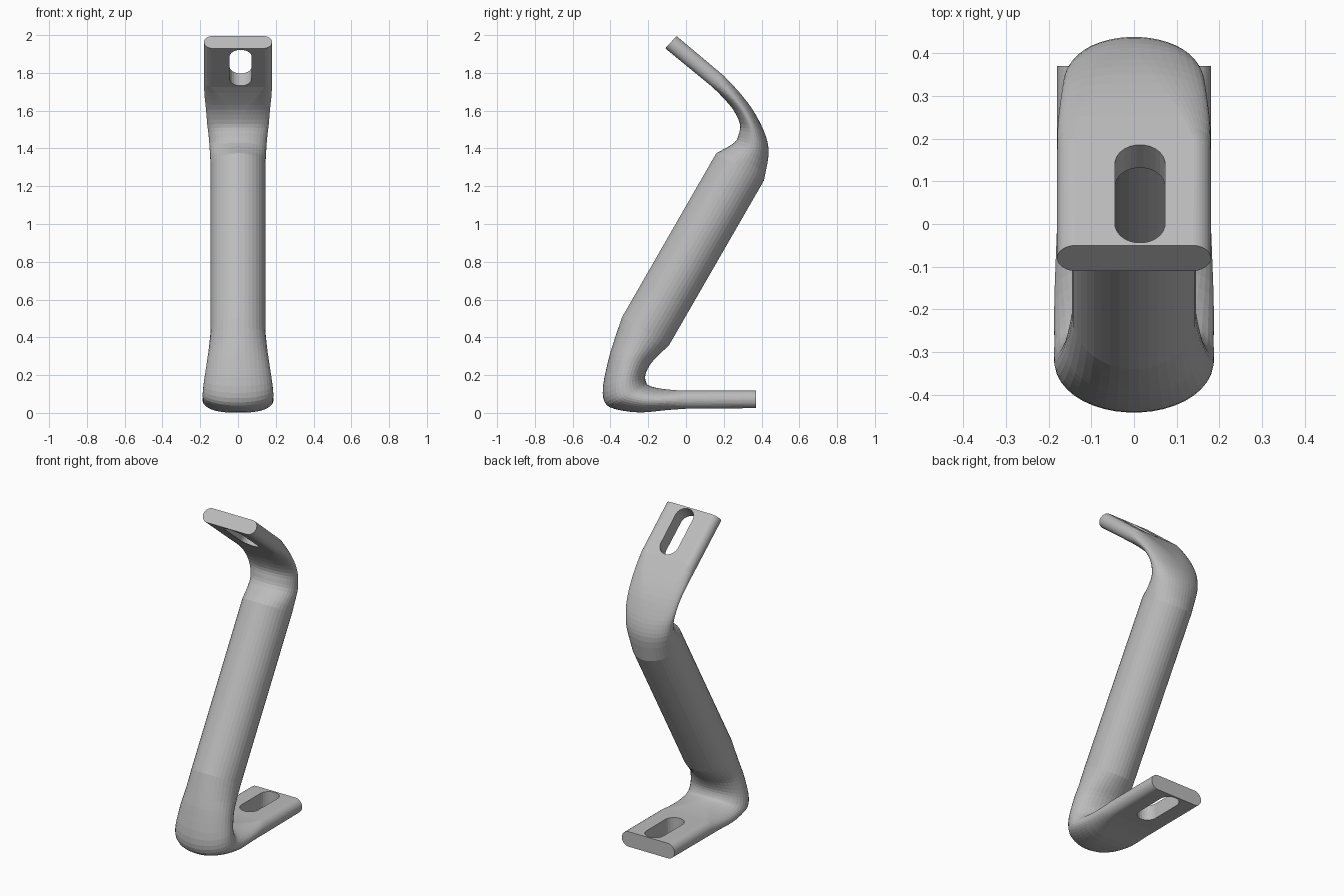
import bpy
import math
from mathutils import Vector, Matrix

cube = bpy.data.objects.get("Cube")
if cube:
    bpy.data.objects.remove(cube, do_unlink=True)

SIDES = 40

steel = bpy.data.materials.new("grey_steel")
steel.use_nodes = True
GREY = (0.5, 0.5, 0.5, 1)
steel.diffuse_color = GREY
steel.node_tree.nodes["Principled BSDF"].inputs["Base Color"].default_value = GREY

# Each station: front edge y, z, back edge y, z, half width, roundness
upper_end = (-.11, 1.93, -.05, 1.995, .18, 0)
upper_bend = [
    (.14, 1.725, .20, 1.785, .18, 0),
    (.19, 1.675, .28, 1.70, .178, .3),
    (.25, 1.605, .35, 1.61, .17, .7),
    (.285, 1.53, .40, 1.52, .163, 1),
    (.28, 1.48, .43, 1.44, .155, 1),
    (.255, 1.43, .437, 1.36, .15, 1),
    (.16, 1.375, .413, 1.23, .145, 1),
]
lower_bend = [
    (-.34, .505, -.09, .357, .145, 1),
    (-.385, .37, -.145, .305, .155, 1),
    (-.41, .285, -.19, .255, .165, 1),
    (-.44, .14, -.215, .20, .18, 1),
    (-.43, .055, -.21, .16, .187, 1),
    (-.375, .02, -.19, .142, .187, 1),
    (-.245, .002, -.13, .128, .187, .6),
    (-.1, .015, -.05, .12, .183, .2),
    (0, .022, 0, .118, .18, 0),
]
lower_end = (.37, .025, .37, .118, .18, 0)


def smooth_stations(rows, steps=3):
    """Catmull-Rom interpolation through a list of stations."""
    pts = [Vector(r) for r in rows]
    pts = [2 * pts[0] - pts[1]] + pts + [2 * pts[-1] - pts[-2]]
    out = []
    for a, b, c, d in zip(pts, pts[1:], pts[2:], pts[3:]):
        for i in range(steps):
            t = i / steps
            out.append(b + (c - a) * (t / 2)
                       + (2 * a - 5 * b + 4 * c - d) * (t * t / 2)
                       + (3 * b - a - 3 * c + d) * (t ** 3 / 2))
    return out + [pts[-2]]


def section(station):
    """Ring between a flat bar with round edges and a full ellipse."""
    fy, fz, by, bz, width, roundness = station
    front, back = Vector((0, fy, fz)), Vector((0, by, bz))
    mid, half = (front + back) / 2, (back - front) / 2
    corner = half.length + (width - half.length) * min(max(roundness, 0), 1)
    ring = []
    for i in range(SIDES):
        a = math.tau * (i + .5) / SIDES
        c, s = math.cos(a), math.sin(a)
        x = math.copysign(width - corner, c) + corner * c
        ring.append(mid + half * s + Vector((x, 0, 0)))
    return ring


def make_object(name, rings):
    """Skin a list of equal rings and close both ends."""
    n = len(rings[0])
    verts = [v for ring in rings for v in ring]
    faces = [(r * n + i, r * n + (i + 1) % n, (r + 1) * n + (i + 1) % n, (r + 1) * n + i)
             for r in range(len(rings) - 1) for i in range(n)]
    faces += [tuple(reversed(range(n))), tuple(range(len(verts) - n, len(verts)))]
    mesh = bpy.data.meshes.new(name)
    mesh.from_pydata(verts, [], faces)
    mesh.materials.append(steel)
    obj = bpy.data.objects.new(name, mesh)
    bpy.context.collection.objects.link(obj)
    bpy.context.view_layer.objects.active = obj
    obj.select_set(True)
    bpy.ops.object.mode_set(mode='EDIT')
    bpy.ops.mesh.select_all(action='SELECT')
    bpy.ops.mesh.normals_make_consistent(inside=False)
    bpy.ops.object.mode_set(mode='OBJECT')
    obj.select_set(False)
    return obj


def cut_slot(target, location, tilt, half_length=.15, radius=.059):
    """Cut a round-ended slot through a flattened end."""
    outline = []
    for i in range(24):
        a = math.tau * (i + .5) / 24
        c, s = math.cos(a), math.sin(a)
        outline.append((radius * c, math.copysign(half_length - radius, s) + radius * s))
    place = Matrix.Translation(location) @ Matrix.Rotation(tilt, 4, 'X')
    rings = [[place @ Vector((x, y, z)) for x, y in outline] for z in (-.1, .1)]
    cutter = make_object("slot_cutter", rings)
    cutter.hide_render = True
    mod = target.modifiers.new("slot", 'BOOLEAN')
    mod.operation = 'DIFFERENCE'
    mod.solver = 'EXACT'
    mod.object = cutter
    bpy.context.view_layer.objects.active = target
    bpy.ops.object.modifier_apply(modifier=mod.name)
    bpy.data.objects.remove(cutter, do_unlink=True)


# Round tube strut with two bent, flattened ends
stations = [upper_end, *smooth_stations(upper_bend),
            *smooth_stations(lower_bend), lower_end]
strut = make_object("bent_tube_strut", [section(s) for s in stations])

# Bolt slots close to the ends
cut_slot(strut, (.014, .044, 1.861), math.atan2(-.205, .25))
cut_slot(strut, (0, .21, .07), 0)
